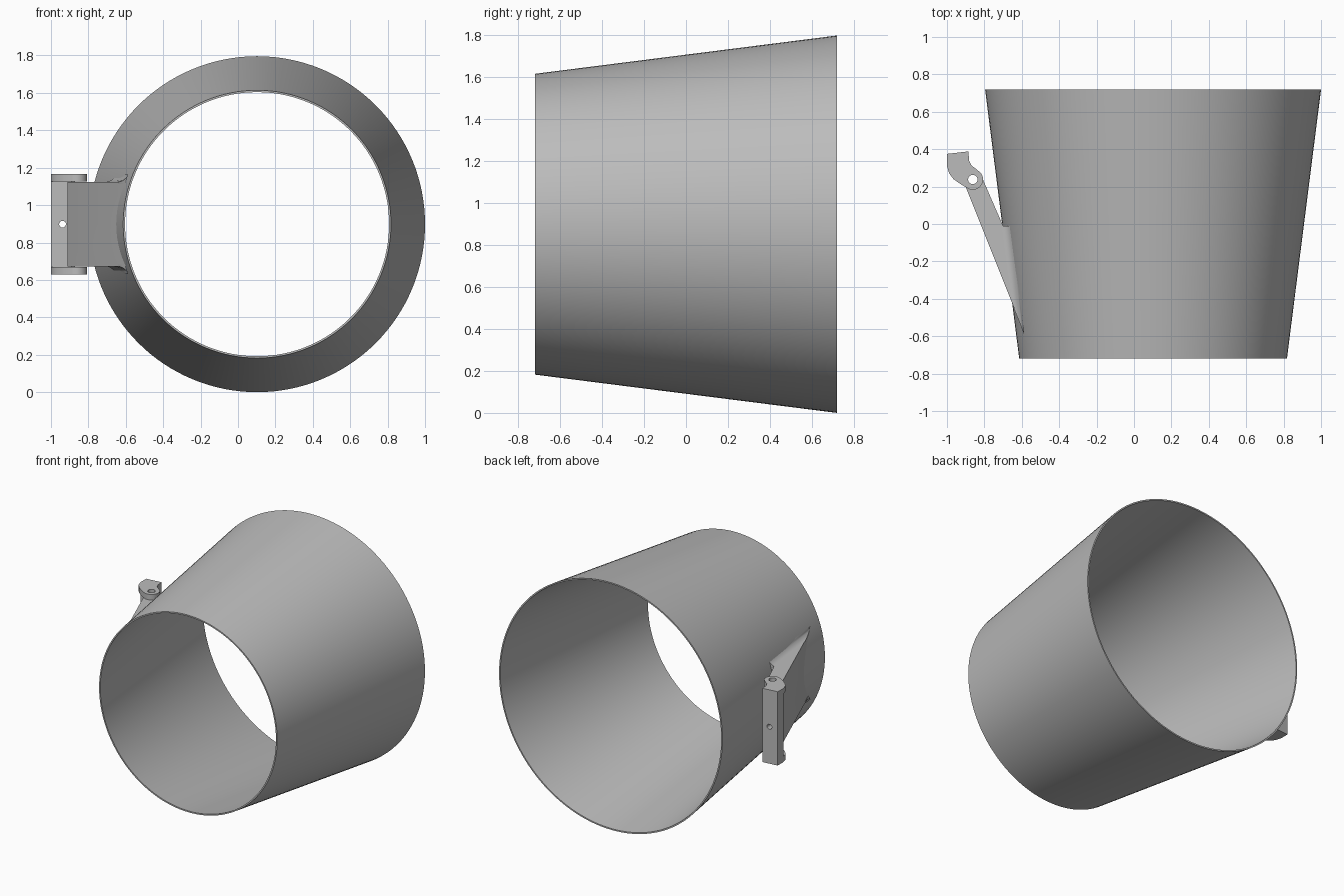
import bpy, bmesh
from math import sin, cos, pi, radians, sqrt
from mathutils import Matrix, Vector

cube = bpy.data.objects.get("Cube")
if cube:
    bpy.data.objects.remove(cube)

grey = bpy.data.materials.new("plain grey")
grey.use_nodes = True
colour = (0.5, 0.5, 0.5, 1)
grey.diffuse_color = colour
grey.node_tree.nodes["Principled BSDF"].inputs["Base Color"].default_value = colour

CX, CZ = 0.102, 0.898          # axis of the sleeve, along y
HALF, R_FRONT, R_BACK, WALL = 0.718, 0.716, 0.898, 0.01
PIVOT = Vector((-0.862, 0.238))
ARM_HALF, LUG_HALF = 0.226, 0.268


def radius(y):
    return R_FRONT + (R_BACK - R_FRONT) * (y + HALF) / (2 * HALF)


def finish(name, bm):
    bmesh.ops.recalc_face_normals(bm, faces=bm.faces)
    mesh = bpy.data.meshes.new(name)
    bm.to_mesh(mesh)
    bm.free()
    mesh.materials.append(grey)
    ob = bpy.data.objects.new(name, mesh)
    bpy.context.collection.objects.link(ob)
    return ob


def select(ob):
    bpy.ops.object.select_all(action='DESELECT')
    ob.select_set(True)
    bpy.context.view_layer.objects.active = ob


def smooth(ob):
    select(ob)
    bpy.ops.object.shade_smooth_by_angle(angle=radians(30))


def boolean(ob, other, operation='DIFFERENCE'):
    mod = ob.modifiers.new("cut", 'BOOLEAN')
    mod.operation, mod.solver, mod.object = operation, 'EXACT', other
    select(ob)
    bpy.ops.object.modifier_apply(modifier=mod.name)
    bpy.data.objects.remove(other)


def lathe(name, profile, steps=128):
    """Ring of (radius, y) points turned around the sleeve axis."""
    bm = bmesh.new()
    rings = [[bm.verts.new((CX + r * cos(2 * pi * i / steps), y,
                            CZ + r * sin(2 * pi * i / steps)))
              for i in range(steps)] for r, y in profile]
    for a, b in zip(rings, rings[1:] + rings[:1]):
        for i in range(steps):
            j = (i + 1) % steps
            bm.faces.new((a[i], a[j], b[j], b[i]))
    return finish(name, bm)


def extrude(name, outline, z0, z1):
    bm = bmesh.new()
    face = bm.faces.new([bm.verts.new((x, y, z0)) for x, y in outline])
    top = bmesh.ops.extrude_face_region(bm, geom=[face])["geom"]
    bmesh.ops.translate(bm, vec=(0, 0, z1 - z0),
                        verts=[v for v in top if isinstance(v, bmesh.types.BMVert)])
    return finish(name, bm)


def cone(name, r1, r2, depth, centre, axis):
    bm = bmesh.new()
    turn = Matrix.Rotation(-pi / 2, 4, 'X') if axis == 'Y' else Matrix()
    bmesh.ops.create_cone(bm, cap_ends=True, segments=128 if r1 > 0.1 else 32,
                          radius1=r1, radius2=r2, depth=depth,
                          matrix=Matrix.Translation(centre) @ turn)
    ob = finish(name, bm)
    ob.hide_render = True
    return ob


def pivot_arc(r, start, end, steps=16):
    return [(PIVOT.x + r * cos(a), PIVOT.y + r * sin(a))
            for a in (radians(start + (end - start) * i / steps) for i in range(steps + 1))]


def pin_hole():
    return cone("pin_cutter", 0.025, 0.025, 3, (PIVOT.x, PIVOT.y, CZ), 'Z')


# Tapered open sleeve
sleeve = lathe("sleeve", [(R_FRONT, -HALF), (R_BACK, HALF),
                          (R_BACK - WALL, HALF), (R_FRONT - WALL, -HALF)])
smooth(sleeve)

# Sloping arm, trimmed to sit in the sleeve wall
outline = pivot_arc(0.05, 22, 202) + [(-0.595, -0.565), (-0.55, -0.5), (-0.55, -0.01), (-0.70, -0.01)]
arm = extrude("hinge_arm", outline, CZ - ARM_HALF, CZ + ARM_HALF)
boolean(arm, cone("sleeve_cutter", R_FRONT - WALL / 2, R_BACK - WALL / 2,
                  2 * HALF, (CX, 0, CZ), 'Y'))
boolean(arm, pin_hole())
smooth(arm)


# Concave fillets blending the arm sides into the sleeve
def fillet_section(y, sloped, side, size=0.04, steps=6):
    def surface(h):
        return CX - sqrt((radius(y) - WALL / 2) ** 2 - h * h)
    points = [(surface(ARM_HALF - 0.01), ARM_HALF - 0.01)]
    for i in range(steps + 1):
        a = pi / 2 * i / steps
        h = ARM_HALF + size * (1 - cos(a))
        points.append((surface(h) - size * (1 - sin(a)), h))
    points.insert(1, (points[1][0], ARM_HALF - 0.01))
    return [(x, 0.22 - (x + 0.908) / 0.396 if sloped else y, CZ + side * h) for x, h in points]


for name, side in (("upper_fillet", 1), ("lower_fillet", -1)):
    bm = bmesh.new()
    rows = [[bm.verts.new(p) for p in fillet_section(y, y < -0.45, side)]
            for y in (-0.01, -0.25, -0.5)]
    count = len(rows[0])
    for a, b in zip(rows, rows[1:]):
        for i in range(count):
            j = (i + 1) % count
            bm.faces.new((a[i], a[j], b[j], b[i]))
    bm.faces.new(rows[0])
    bm.faces.new(rows[-1])
    smooth(finish(name, bm))

# Hinged bracket: two lugs joined by a drilled crossbar
lug = [(-1, 0.31), (-1, 0.375), (-0.885, 0.388), (-0.882, 0.34), (-0.868, 0.312), (-0.845, 0.295)]
lug += pivot_arc(0.055, 62, -118) + [(-0.93, 0.215), (-0.965, 0.24), (-0.988, 0.27)]
bracket = extrude("hinge_bracket", lug, CZ - LUG_HALF, CZ + LUG_HALF)
gap = [(-1.1, 0.305), (-0.89, 0.305), (-0.86, 0.33), (-0.7, 0.33), (-0.7, 0.1), (-1.1, 0.1)]
boolean(bracket, extrude("gap_cutter", gap, CZ - ARM_HALF - 0.002, CZ + ARM_HALF + 0.002))
boolean(bracket, pin_hole())
boolean(bracket, cone("bolt_cutter", 0.018, 0.018, 0.4, (-0.938, 0.34, CZ), 'Y'))
smooth(bracket)
